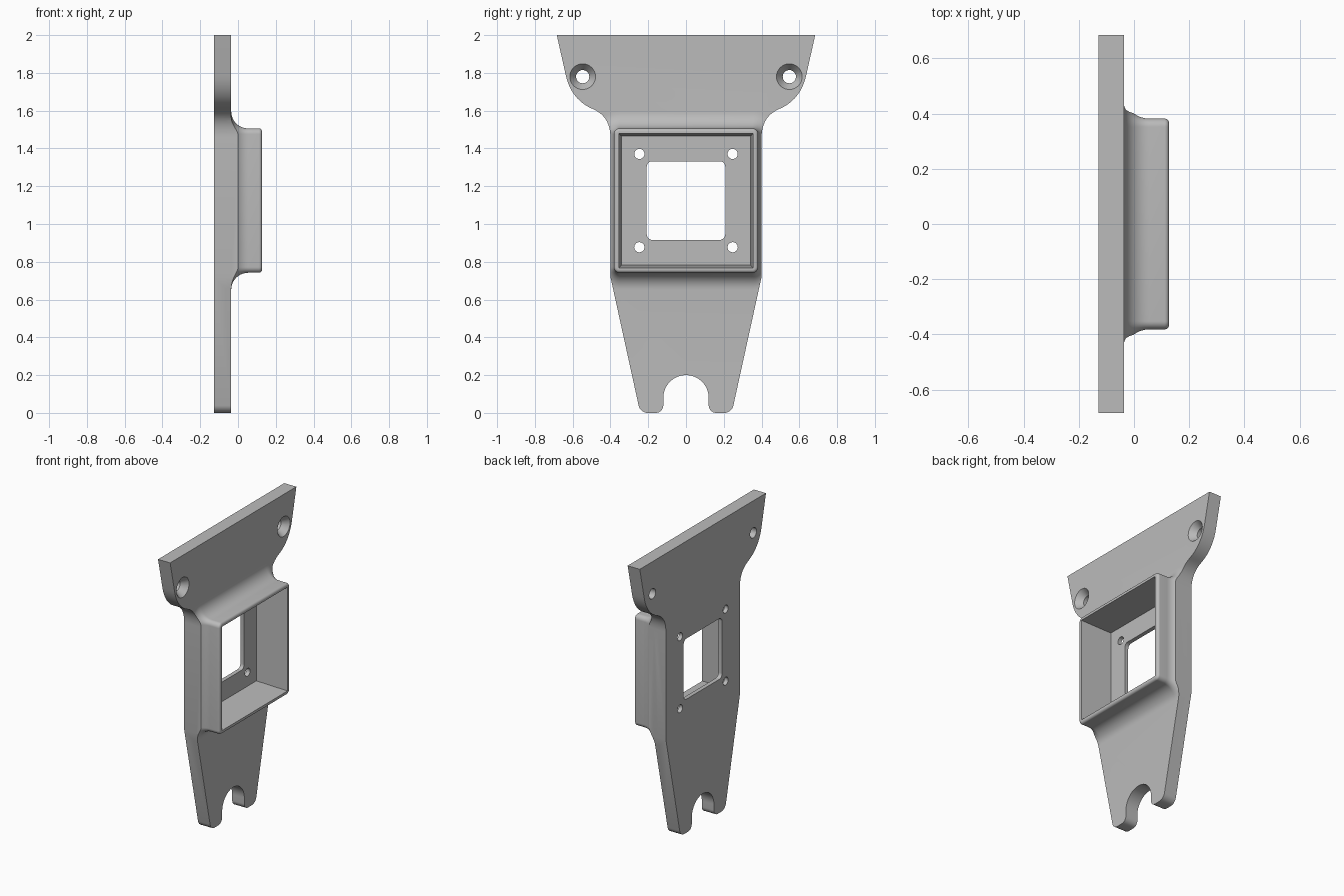
import bpy, bmesh, math
from mathutils import Vector
from mathutils.geometry import interpolate_bezier

cube = bpy.data.objects.get("Cube")
if cube:
    bpy.data.objects.remove(cube, do_unlink=True)

BACK, FACE, FRONT = -0.128, -0.036, 0.127   # plate back, plate face, rim
FLOOR = -0.1                                # pocket floor
MID_Z = 1.124                               # frame centre height

grey = bpy.data.materials.new("plain_grey")
grey.use_nodes = True
grey.diffuse_color = (0.5, 0.5, 0.5, 1)
grey.node_tree.nodes["Principled BSDF"].inputs["Base Color"].default_value = (0.5, 0.5, 0.5, 1)


def loft(name, sections):
    """Closed solid through (x, [(y, z), ...]) sections of equal length."""
    bm = bmesh.new()
    rings = [[bm.verts.new((x, y, z)) for y, z in pts] for x, pts in sections]
    n = len(rings[0])
    for a, b in zip(rings, rings[1:]):
        for i in range(n):
            j = (i + 1) % n
            bm.faces.new((a[i], a[j], b[j], b[i]))
    bm.faces.new(rings[0])
    bm.faces.new(rings[-1])
    bmesh.ops.recalc_face_normals(bm, faces=bm.faces)
    mesh = bpy.data.meshes.new(name)
    bm.to_mesh(mesh)
    bm.free()
    mesh.materials.append(grey)
    ob = bpy.data.objects.new(name, mesh)
    bpy.context.collection.objects.link(ob)
    return ob


def arc(cy, cz, r, start, end, steps=8):
    angles = [math.radians(start + (end - start) * i / steps) for i in range(steps + 1)]
    return [(cy + r * math.cos(a), cz + r * math.sin(a)) for a in angles]


def rounded_square(half, r, cz=MID_Z):
    c = half - r
    pts = []
    for k, (sy, sz) in enumerate(((1, 1), (-1, 1), (-1, -1), (1, -1))):
        pts += arc(sy * c, cz + sz * c, r, 90 * k, 90 * k + 90)
    return pts


def bezier(a, b, c, d, n=14):
    knots = [Vector((p[0], p[1], 0)) for p in (a, b, c, d)]
    return [(p.x, p.y) for p in interpolate_bezier(*knots, n)]


def combine(target, tool, operation):
    mod = target.modifiers.new(operation.title(), 'BOOLEAN')
    mod.object, mod.operation, mod.solver = tool, operation, 'EXACT'
    bpy.context.view_layer.objects.active = target
    bpy.ops.object.modifier_apply(modifier=mod.name)
    bpy.data.objects.remove(tool, do_unlink=True)


# Plate outline: the +y half from the notch top round to the top edge, then mirrored
half = arc(0, 0.08, 0.12, 90, 0, 14)
half += arc(0.16, 0.04, 0.04, 180, 270)
half += arc(0.202, 0.05, 0.05, 270, 348)
half += [(0.4, 0.72)]
half += bezier((0.4, 1.46), (0.402, 1.54), (0.435, 1.585), (0.5, 1.612))
half += bezier((0.5, 1.612), (0.575, 1.645), (0.62, 1.71), (0.637, 1.79))[1:]
half += [(0.684, 2.0)]
outline = half + [(-y, z) for y, z in reversed(half[1:])]

bracket = loft("mounting_bracket", [(BACK, outline), (FACE, outline)])

# Raised frame with flared foot and rounded rim, trimmed to the plate outline
HALF, CORNER, FLARE, ROUND = 0.382, 0.03, 0.09, 0.016
sections = [(FACE - 0.03, rounded_square(HALF + FLARE, CORNER + FLARE))]
for i in range(11):
    a = math.radians(9 * i)
    off = FLARE * (1 - math.sin(a))
    sections.append((FACE + FLARE * (1 - math.cos(a)), rounded_square(HALF + off, CORNER + off)))
for i in range(6):
    a = math.radians(18 * i)
    off = ROUND * (1 - math.cos(a))
    sections.append((FRONT - ROUND + ROUND * math.sin(a), rounded_square(HALF - off, CORNER - off)))
frame = loft("raised_frame", sections)
combine(frame, loft("outline_trim", [(BACK - 0.1, outline), (FRONT + 0.1, outline)]), 'INTERSECT')
combine(bracket, frame, 'UNION')


# Square pocket with slightly drafted walls
def square(h):
    return [(h, MID_Z + h), (-h, MID_Z + h), (-h, MID_Z - h), (h, MID_Z - h)]


combine(bracket, loft("pocket_cutter", [(FLOOR, square(0.342)), (FRONT + 0.002, square(0.356))]), 'DIFFERENCE')

# Window through the pocket floor
window = rounded_square(0.208, 0.03)
combine(bracket, loft("window_cutter", [(BACK - 0.05, window), (FLOOR + 0.05, window)]), 'DIFFERENCE')

# Four small holes and two countersunk holes
for side in (-1, 1):
    for dz in (-1, 1):
        ring = arc(side * 0.247, MID_Z + dz * 0.247, 0.027, 0, 345, 23)
        combine(bracket, loft("hole_cutter", [(BACK - 0.05, ring), (FLOOR + 0.05, ring)]), 'DIFFERENCE')
    small, large = (arc(side * 0.547, 1.78, r, 0, 348.75, 31) for r in (0.035, 0.068))
    combine(bracket, loft("countersink_cutter", [
        (BACK - 0.05, small), (FACE - 0.045, small), (FACE, large), (FACE + 0.05, large)]), 'DIFFERENCE')

# Smooth shading with sharp edges kept
bpy.ops.object.select_all(action='DESELECT')
bracket.select_set(True)
bpy.context.view_layer.objects.active = bracket
bpy.ops.object.shade_smooth_by_angle(angle=math.radians(30))
